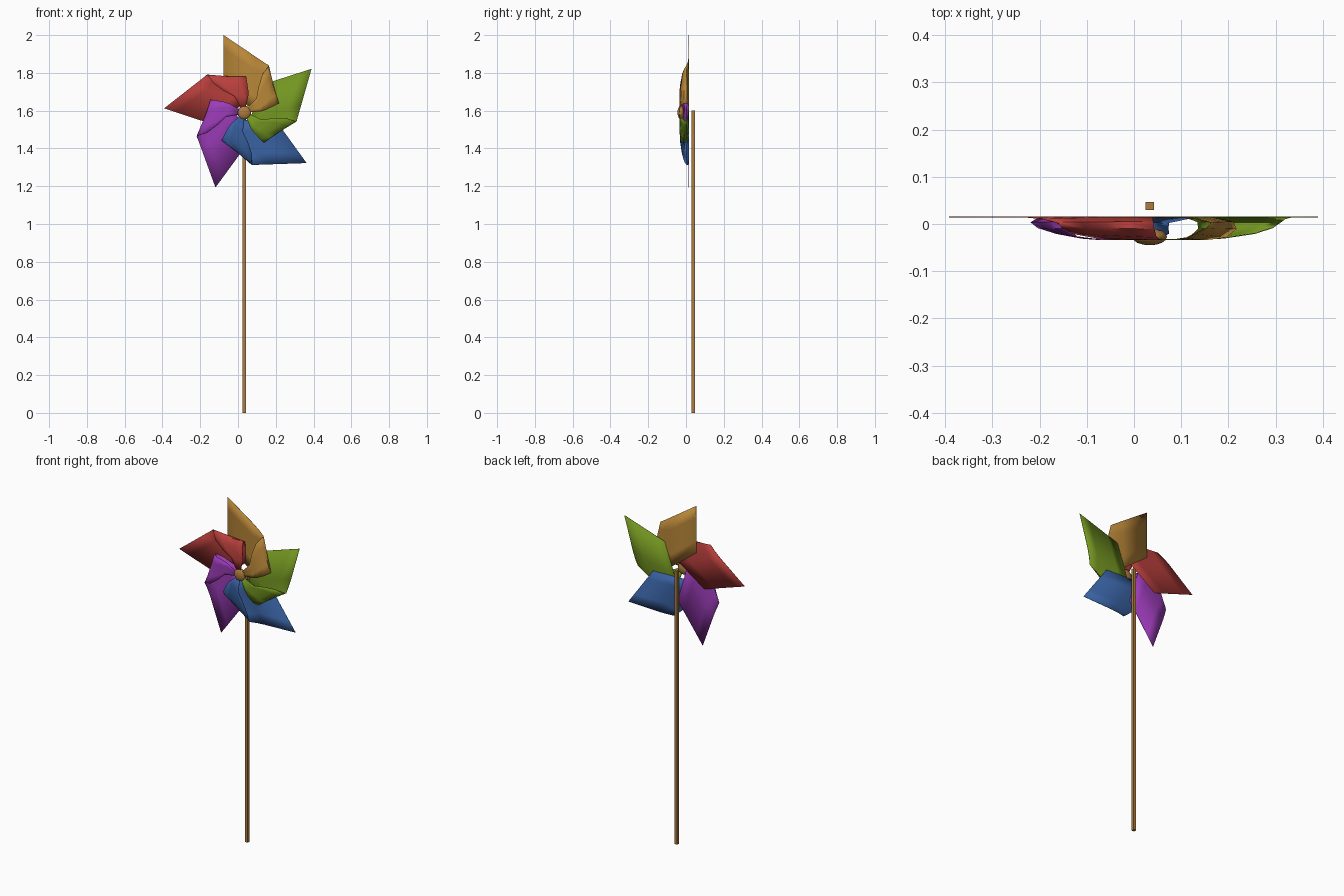
import bpy, math

if "Cube" in bpy.data.objects:
    bpy.data.objects.remove(bpy.data.objects["Cube"])

CX, CZ = 0.033, 1.59


def material(name, rgb):
    m = bpy.data.materials.new(name)
    m.diffuse_color = (*rgb, 1)
    m.use_nodes = True
    m.node_tree.nodes["Principled BSDF"].inputs["Base Color"].default_value = m.diffuse_color
    return m


def smooth(obj, angle):
    bpy.ops.object.select_all(action='DESELECT')
    obj.select_set(True)
    bpy.context.view_layer.objects.active = obj
    bpy.ops.object.shade_smooth_by_angle(angle=math.radians(angle))


wood = material("wood", (0.42, 0.2, 0.05))

# Square stick
bpy.ops.mesh.primitive_cube_add(size=1, location=(CX, 0.0385, 0.8))
stick = bpy.context.object
stick.name = "stick"
stick.scale = (0.018, 0.017, 1.603)
stick.data.materials.append(wood)

# Flattened round hub in front, holding the folded corners
bpy.ops.mesh.primitive_uv_sphere_add(segments=12, ring_count=8, radius=1,
                                     location=(CX, -0.027, CZ),
                                     rotation=(math.pi / 2, 0, 0))
hub = bpy.context.object
hub.name = "hub"
hub.scale = (0.037, 0.037, 0.018)
hub.data.materials.append(wood)
smooth(hub, 60)

# Folded paper sail: rows of (outer, inner) edge points going around the fold,
# each as (along blade, across blade, depth)
ROWS = [
    ((0.425, 0.0, 0.015), (0.16, -0.072, 0.015)),
    ((0.272, 0.133, 0.015), (0.0, 0.05, 0.015)),
    ((0.235, 0.165, 0.011), (0.0, 0.14, 0.014)),
    ((0.207, 0.19, 0.003), (0.002, 0.183, 0.005)),
    ((0.195, 0.178, -0.008), (0.0, 0.19, -0.010)),
    ((0.171, 0.146, -0.020), (-0.006, 0.165, -0.028)),
    ((0.115, 0.11, -0.030), (-0.015, 0.12, -0.033)),
    ((0.057, 0.082, -0.033), (-0.017, 0.09, -0.033)),
    ((0.022, 0.025, -0.033), (-0.005, 0.025, -0.033)),
]


def sail(name, angle, mat):
    c, s = math.cos(angle), math.sin(angle)
    n = 4
    verts, faces = [], []
    for outer, inner in ROWS:
        for j in range(n + 1):
            u, v, y = (o + (i - o) * j / n for o, i in zip(outer, inner))
            verts.append((CX + u * c + v * s, y, CZ + u * s - v * c))
    for r in range(len(ROWS) - 1):
        for j in range(n):
            a = r * (n + 1) + j
            faces.append((a, a + 1, a + n + 2, a + n + 1))
    mesh = bpy.data.meshes.new(name)
    mesh.from_pydata(verts, [], faces)
    obj = bpy.data.objects.new(name, mesh)
    bpy.context.collection.objects.link(obj)
    mesh.materials.append(mat)
    smooth(obj, 50)
    # Paper thickness
    mod = obj.modifiers.new("thickness", 'SOLIDIFY')
    mod.thickness = 0.002
    mod.offset = 0


COLOURS = [
    ("orange", (0.48, 0.24, 0.04)),
    ("red", (0.48, 0.05, 0.045)),
    ("purple", (0.33, 0.045, 0.48)),
    ("blue", (0.04, 0.12, 0.36)),
    ("green", (0.17, 0.3, 0.015)),
]
for k, (colour, rgb) in enumerate(COLOURS):
    sail(colour + "_sail", math.radians(105 + 72 * k), material(colour, rgb))
